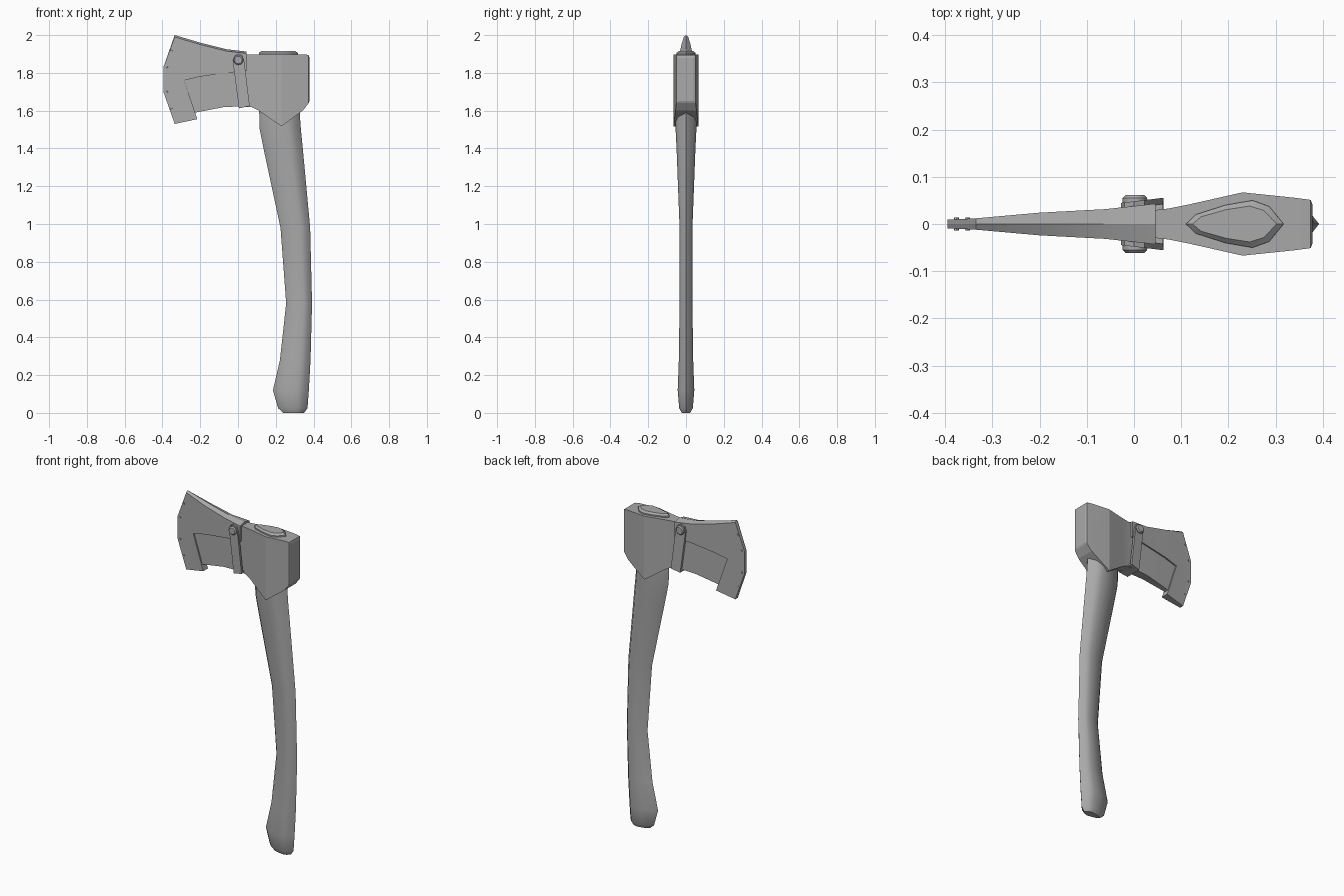
import bpy
import math

if "Cube" in bpy.data.objects:
    bpy.data.objects.remove(bpy.data.objects["Cube"])

grey = bpy.data.materials.new("plain grey")
grey.use_nodes = True
COLOUR = (0.4, 0.4, 0.4, 1)
grey.diffuse_color = COLOUR
grey.node_tree.nodes["Principled BSDF"].inputs["Base Color"].default_value = COLOUR


def build(name, verts, faces, angle=15):
    me = bpy.data.meshes.new(name)
    me.from_pydata(verts, [], faces)
    ob = bpy.data.objects.new(name, me)
    bpy.context.collection.objects.link(ob)
    me.materials.append(grey)
    bpy.ops.object.select_all(action="DESELECT")
    ob.select_set(True)
    bpy.context.view_layer.objects.active = ob
    bpy.ops.object.mode_set(mode="EDIT")
    bpy.ops.mesh.select_all(action="SELECT")
    bpy.ops.mesh.normals_make_consistent(inside=False)
    bpy.ops.object.mode_set(mode="OBJECT")
    bpy.ops.object.shade_smooth_by_angle(angle=math.radians(angle))
    return ob


def loft(name, rings, angle=15):
    n = len(rings[0])
    verts = [p for ring in rings for p in ring]
    faces = [(k * n + i, k * n + (i + 1) % n, (k + 1) * n + (i + 1) % n, (k + 1) * n + i)
             for k in range(len(rings) - 1) for i in range(n)]
    faces += [tuple(range(n)), tuple(range(len(verts) - n, len(verts)))]
    return build(name, verts, faces, angle)


def lerp_table(table, x):
    for (x0, w0), (x1, w1) in zip(table, table[1:]):
        if x <= x1:
            return w0 + (w1 - w0) * (x - x0) / (x1 - x0)
    return table[-1][1]


# Handle: a pointed teardrop section swept up the curved grip
half = [(0, 0), (0.1, 0.4), (0.4, 0.8), (0.68, 1), (0.85, 0.75), (1, 0)]
section = half + [(t, -w) for t, w in half[-2:0:-1]]
# height, front edge, back edge, half thickness
grip = [(0.0, 0.24, 0.35, 0.022), (0.025, 0.212, 0.368, 0.036), (0.12, 0.185, 0.375, 0.044),
        (0.28, 0.222, 0.384, 0.038), (0.58, 0.255, 0.392, 0.034), (0.98, 0.225, 0.382, 0.034),
        (1.4, 0.135, 0.343, 0.05), (1.5, 0.115, 0.333, 0.055), (1.6, 0.112, 0.326, 0.057),
        (1.9, 0.11, 0.317, 0.05), (1.906, 0.11, 0.317, 0.05), (1.916, 0.124, 0.302, 0.038)]
loft("handle", [[(a + t * (b - a), w * h, z) for t, w in section] for z, a, b, h in grip], 35)

# Head: eye and hammer poll, with the cheeks dropping to a point
# position, top, bottom, half thickness
body = [(0.03, 1.898, 1.62, 0.028), (0.075, 1.898, 1.618, 0.033), (0.11, 1.898, 1.6, 0.04),
        (0.23, 1.898, 1.517, 0.067), (0.345, 1.898, 1.602, 0.055),
        (0.374, 1.895, 1.64, 0.051), (0.378, 1.88, 1.65, 0.041)]
loft("axe_head", [[(x, w, t), (x, w, b), (x, -w, b), (x, -w, t)] for x, t, b, w in body], 10)

# Blade: thin wedge running out to the cutting edge
blade = [(-0.385, 1.82, 1.71, 0.002), (-0.33, 1.975, 1.55, 0.005), (-0.215, 1.95, 1.592, 0.014),
         (-0.08, 1.915, 1.618, 0.023), (0.05, 1.898, 1.625, 0.03)]
loft("blade", [[(x, w, t), (x, w, b), (x, -w, b), (x, -w, t)] for x, t, b, w in blade])

# Blade cover: follows the edge and upper half, leaving the lower cheek bare
widths = [(-0.395, 0.009), (-0.335, 0.012), (-0.2, 0.024), (-0.08, 0.03), (0.0, 0.036), (0.045, 0.043)]
plan = [(-0.395, 1.83), (-0.395, 1.70), (-0.335, 1.53), (-0.215, 1.555), (-0.285, 1.76),
        (-0.335, 1.99), (-0.2, 1.95), (-0.2, 1.78), (-0.06, 1.915), (-0.06, 1.80),
        (0.045, 1.903), (0.045, 1.81)]
patches = [(0, 1, 2, 5), (2, 3, 4), (2, 4, 5), (5, 4, 7, 6), (6, 7, 9, 8), (8, 9, 11, 10)]
n = len(plan)
verts = [(x, -lerp_table(widths, x), z) for x, z in plan]
verts += [(x, 0, z + (0.01 if z > 1.9 else 0)) for x, z in plan]
verts += [(x, lerp_table(widths, x), z) for x, z in plan]
faces = patches + [tuple(i + 2 * n for i in reversed(p)) for p in patches]
edges = {e for p in patches for e in zip(p, p[1:] + p[:1])}
for a, b in edges:
    if (b, a) not in edges:
        faces += [(b, a, a + n, b + n), (b + n, a + n, a + 2 * n, b + 2 * n)]
build("blade_cover", verts, faces)


def stud(name, x, z, side, steps, sides):
    rings = [[(x + r * math.cos(2 * math.pi * i / sides), side * y,
               z + r * math.sin(2 * math.pi * i / sides)) for i in range(sides)]
             for y, r in steps]
    return loft(name, rings, 40)


# Strap, snap button and edge rivets on both sides
strap = [(-0.028, 1.865), (-0.02, 1.89), (0.0, 1.902), (0.022, 1.893), (0.032, 1.87),
         (0.062, 1.625), (0.005, 1.612)]
for side, label in ((-1, "right"), (1, "left")):
    loft("strap_" + label, [[(x, side * (y + 0.12 * x), z) for x, z in strap]
                            for y in (0.034, 0.048)])
    stud("button_" + label, 0.002, 1.868, side,
         [(0.035, 0.026), (0.055, 0.026), (0.061, 0.02)], 12)
    for i, (x, z) in enumerate([(-0.352, 1.92), (-0.376, 1.83), (-0.376, 1.7), (-0.352, 1.61)]):
        stud(f"rivet_{label}_{i}", x, z, side, [(0.006, 0.006), (0.014, 0.005)], 8)

# Strap return passing under the blade
loft("strap_bridge", [[(0.005, y, 1.612), (0.062, y, 1.625), (0.061, y, 1.636), (0.004, y, 1.623)]
                      for y in (-0.048, 0.048)])
